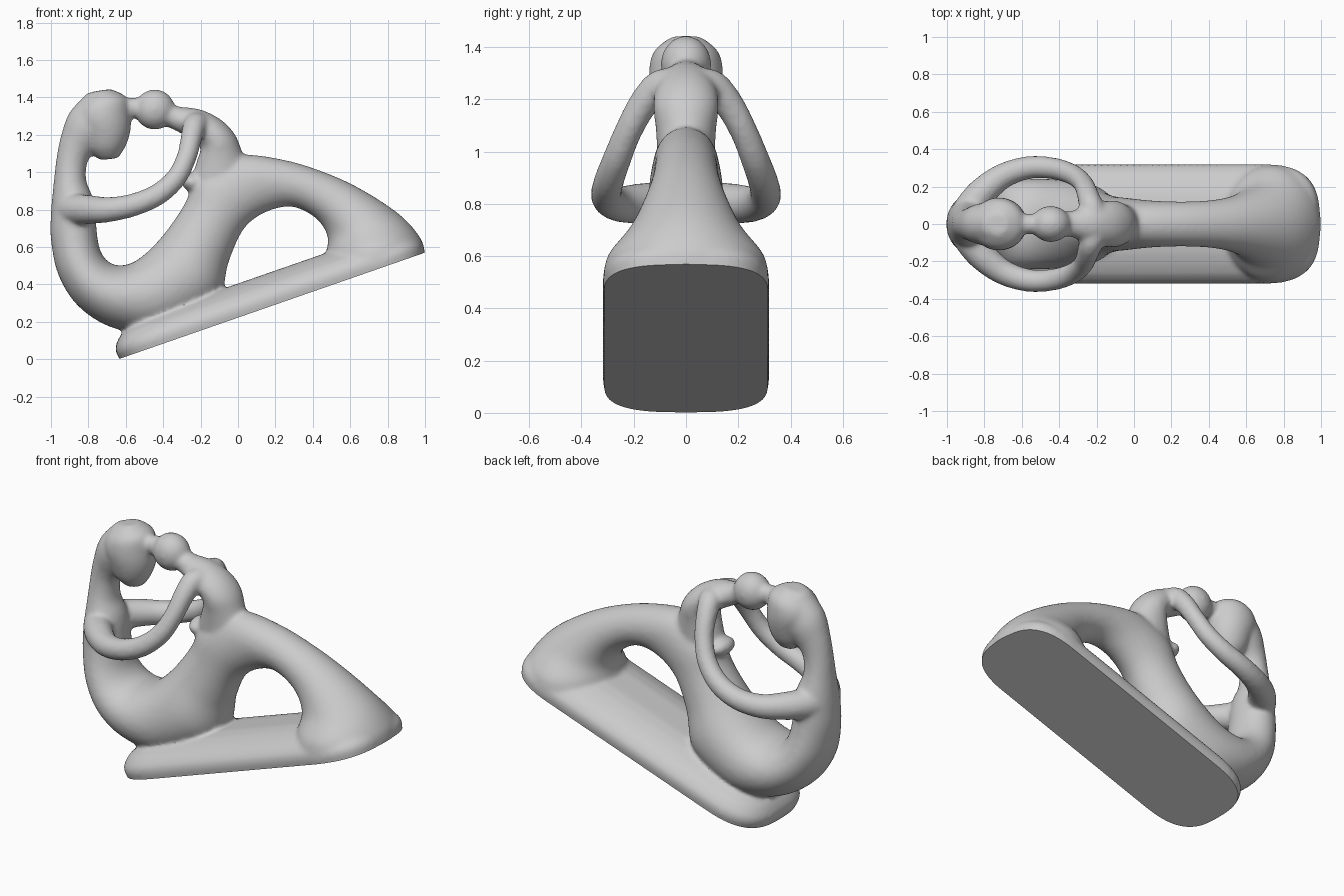
import bpy, bmesh, math
from mathutils import Vector, Matrix

if "Cube" in bpy.data.objects:
    bpy.data.objects.remove(bpy.data.objects["Cube"])

parts = []
SLOPE = math.atan2(0.57, 1.64)          # tilt of the plinth underside
LENGTH = math.hypot(0.57, 1.64)


def add_mesh(name, bm):
    bmesh.ops.recalc_face_normals(bm, faces=bm.faces)
    me = bpy.data.meshes.new(name)
    bm.to_mesh(me)
    bm.free()
    ob = bpy.data.objects.new(name, me)
    bpy.context.collection.objects.link(ob)
    parts.append(ob)
    return ob


def skin(name, rings):
    """Closed surface through a list of equal-length point rings."""
    bm = bmesh.new()
    vs = [[bm.verts.new(p) for p in r] for r in rings]
    n = len(vs[0])
    for a, b in zip(vs, vs[1:]):
        for i in range(n):
            j = (i + 1) % n
            bm.faces.new((a[i], a[j], b[j], b[i]))
    bm.faces.new(vs[0][::-1])
    bm.faces.new(vs[-1])
    return add_mesh(name, bm)


def smooth_path(pts, steps=6):
    """Catmull-Rom interpolation of tuples."""
    out = []
    for i in range(len(pts) - 1):
        p0, p1 = pts[max(i - 1, 0)], pts[i]
        p2, p3 = pts[i + 1], pts[min(i + 2, len(pts) - 1)]
        for s in range(steps):
            t = s / steps
            out.append([0.5 * (2 * b + (c - a) * t + (2 * a - 5 * b + 4 * c - d) * t * t
                               + (3 * b - a - 3 * c + d) * t ** 3)
                        for a, b, c, d in zip(p0, p1, p2, p3)])
    return out + [list(pts[-1])]


def limb(name, stations, n=40):
    """Loft of ellipses: (outer x, z, inner x, z, half width in y)."""
    rings = []
    for x1, z1, x2, z2, w in smooth_path(stations):
        c = Vector(((x1 + x2) / 2, 0, (z1 + z2) / 2))
        a = Vector(((x1 - x2) / 2, 0, (z1 - z2) / 2))
        rings.append([c + a * math.cos(k * math.tau / n) + Vector((0, w * math.sin(k * math.tau / n), 0))
                      for k in range(n)])
    return skin(name, rings)


def blob(name, loc, radii, tilt=0):
    bm = bmesh.new()
    m = Matrix.Translation(loc) @ Matrix.Rotation(tilt, 4, 'Y') @ Matrix.Diagonal((*radii, 1))
    bmesh.ops.create_uvsphere(bm, u_segments=32, v_segments=20, radius=1, matrix=m)
    return add_mesh(name, bm)


def tube(name, pts):
    """Round tube through (x, y, z, radius) points."""
    cu = bpy.data.curves.new(name, 'CURVE')
    cu.dimensions = '3D'
    cu.bevel_depth = 1.0
    cu.bevel_resolution = 5
    cu.use_fill_caps = True
    path = smooth_path(pts)
    sp = cu.splines.new('POLY')
    sp.points.add(len(path) - 1)
    for p, q in zip(sp.points, path):
        p.co = (q[0], q[1], q[2], 1)
        p.radius = q[3]
    tmp = bpy.data.objects.new(name, cu)
    bpy.context.collection.objects.link(tmp)
    bpy.context.view_layer.update()
    me = bpy.data.meshes.new_from_object(tmp.evaluated_get(bpy.context.evaluated_depsgraph_get()))
    bpy.data.objects.remove(tmp)
    ob = bpy.data.objects.new(name, me)
    bpy.context.collection.objects.link(ob)
    parts.append(ob)


# Tilted plinth: rounded outline, stacked layers (height, inset)
to_world = Matrix.Translation((-0.64, 0, 0)) @ Matrix.Rotation(-SLOPE, 4, 'Y')


def outline(h, inset, n=96):
    ring = []
    for k in range(n):
        t = k * math.tau / n
        c, s = math.cos(t), math.sin(t)
        r, w = 0.34 - inset, 0.32 - inset
        cx = LENGTH / 2 + math.copysign(LENGTH / 2 - 0.34, c)
        u = cx + math.copysign(abs(c) ** 0.68, c) * r
        v = math.copysign(abs(s) ** 0.68, s) * w
        ring.append(to_world @ Vector((u, v, h)))
    return ring


skin("plinth", [outline(h, i) for h, i in
                ((-0.06, 0.012), (0, 0.008), (0.03, 0.0), (0.06, 0.004), (0.085, 0.02), (0.115, 0.05),
                 (0.14, 0.1), (0.16, 0.16), (0.172, 0.23))])

# Large figure: hair, back, seat, thigh, knee and foot as one sweep
limb("large_body", [
    (-0.80, 1.43, -0.65, 1.20, 0.12), (-0.90, 1.32, -0.74, 1.13, 0.11),
    (-0.945, 1.20, -0.79, 1.08, 0.09), (-0.97, 1.08, -0.81, 1.03, 0.085),
    (-0.985, 0.95, -0.81, 0.95, 0.10), (-1.0, 0.78, -0.77, 0.84, 0.14),
    (-1.0, 0.64, -0.75, 0.64, 0.16), (-0.96, 0.45, -0.72, 0.55, 0.19),
    (-0.85, 0.28, -0.66, 0.505, 0.22), (-0.66, 0.165, -0.58, 0.51, 0.24),
    (-0.40, 0.14, -0.50, 0.56, 0.24), (-0.12, 0.30, -0.42, 0.64, 0.22),
    (-0.05, 0.52, -0.35, 0.73, 0.175), (0.02, 0.68, -0.28, 0.84, 0.15),
    (0.10, 0.76, -0.21, 0.99, 0.14), (0.20, 0.805, -0.01, 1.09, 0.125),
    (0.29, 0.815, 0.25, 1.065, 0.12), (0.37, 0.785, 0.50, 0.985, 0.13),
    (0.44, 0.73, 0.70, 0.885, 0.16), (0.48, 0.65, 0.88, 0.76, 0.215),
    (0.47, 0.56, 0.98, 0.64, 0.30), (0.45, 0.42, 1.0, 0.56, 0.32)])

# Large head tapering down to the chin
limb("large_head", [
    (-0.78, 1.43, -0.68, 1.445, 0.06), (-0.85, 1.36, -0.595, 1.40, 0.125),
    (-0.87, 1.29, -0.575, 1.31, 0.142), (-0.84, 1.21, -0.575, 1.22, 0.13),
    (-0.80, 1.12, -0.60, 1.14, 0.10), (-0.74, 1.065, -0.64, 1.075, 0.05)])

# Small figure: body, head, feet and the joined faces
limb("small_body", [
    (0.06, 1.00, -0.25, 0.96, 0.11), (0.025, 1.10, -0.22, 1.06, 0.115),
    (-0.015, 1.20, -0.20, 1.13, 0.125), (-0.09, 1.28, -0.24, 1.17, 0.12),
    (-0.20, 1.335, -0.29, 1.20, 0.10), (-0.31, 1.35, -0.36, 1.235, 0.07),
    (-0.42, 1.37, -0.43, 1.27, 0.06)])
blob("small_head", (-0.445, 0, 1.335), (0.108, 0.097, 0.108))
blob("small_feet", (-0.245, 0, 0.945), (0.06, 0.09, 0.05), 0.4)
blob("joined_faces", (-0.56, 0, 1.345), (0.06, 0.055, 0.055))

# Arms reaching round from the large figure to the small one
for side, y in (("right", -1), ("left", 1)):
    tube(side + "_arm", [
        (-0.91, y * 0.03, 0.80, 0.085), (-0.86, y * 0.11, 0.80, 0.085),
        (-0.79, y * 0.19, 0.80, 0.078),
        (-0.69, y * 0.262, 0.80, 0.068), (-0.56, y * 0.302, 0.825, 0.062),
        (-0.43, y * 0.297, 0.88, 0.059), (-0.33, y * 0.265, 0.97, 0.056),
        (-0.275, y * 0.22, 1.08, 0.054), (-0.25, y * 0.165, 1.18, 0.058),
        (-0.23, y * 0.10, 1.25, 0.064), (-0.20, y * 0.03, 1.26, 0.06)])

# Fuse everything into one flowing surface
bpy.ops.object.select_all(action='DESELECT')
for ob in parts:
    ob.select_set(True)
body = parts[0]
bpy.context.view_layer.objects.active = body
bpy.ops.object.join()
body.name = "sculpture"
rm = body.modifiers.new("fuse", 'REMESH')
rm.mode = 'VOXEL'
rm.voxel_size = 0.012
sm = body.modifiers.new("soften", 'SMOOTH')
sm.factor = 0.5
sm.iterations = 12
for m in ("fuse", "soften"):
    bpy.ops.object.modifier_apply(modifier=m)

# Slice the underside flat
bm = bmesh.new()
bm.from_mesh(body.data)
normal = Vector((-math.sin(SLOPE), 0, math.cos(SLOPE)))
cut = bmesh.ops.bisect_plane(bm, geom=bm.verts[:] + bm.edges[:] + bm.faces[:],
                             plane_co=(-0.64, 0, 0), plane_no=normal, clear_inner=True)
rim = [e for e in cut['geom_cut'] if isinstance(e, bmesh.types.BMEdge)]
bmesh.ops.contextual_create(bm, geom=rim)
bmesh.ops.recalc_face_normals(bm, faces=bm.faces)
bm.to_mesh(body.data)
bm.free()
bpy.ops.object.shade_smooth_by_angle(angle=math.radians(50))
